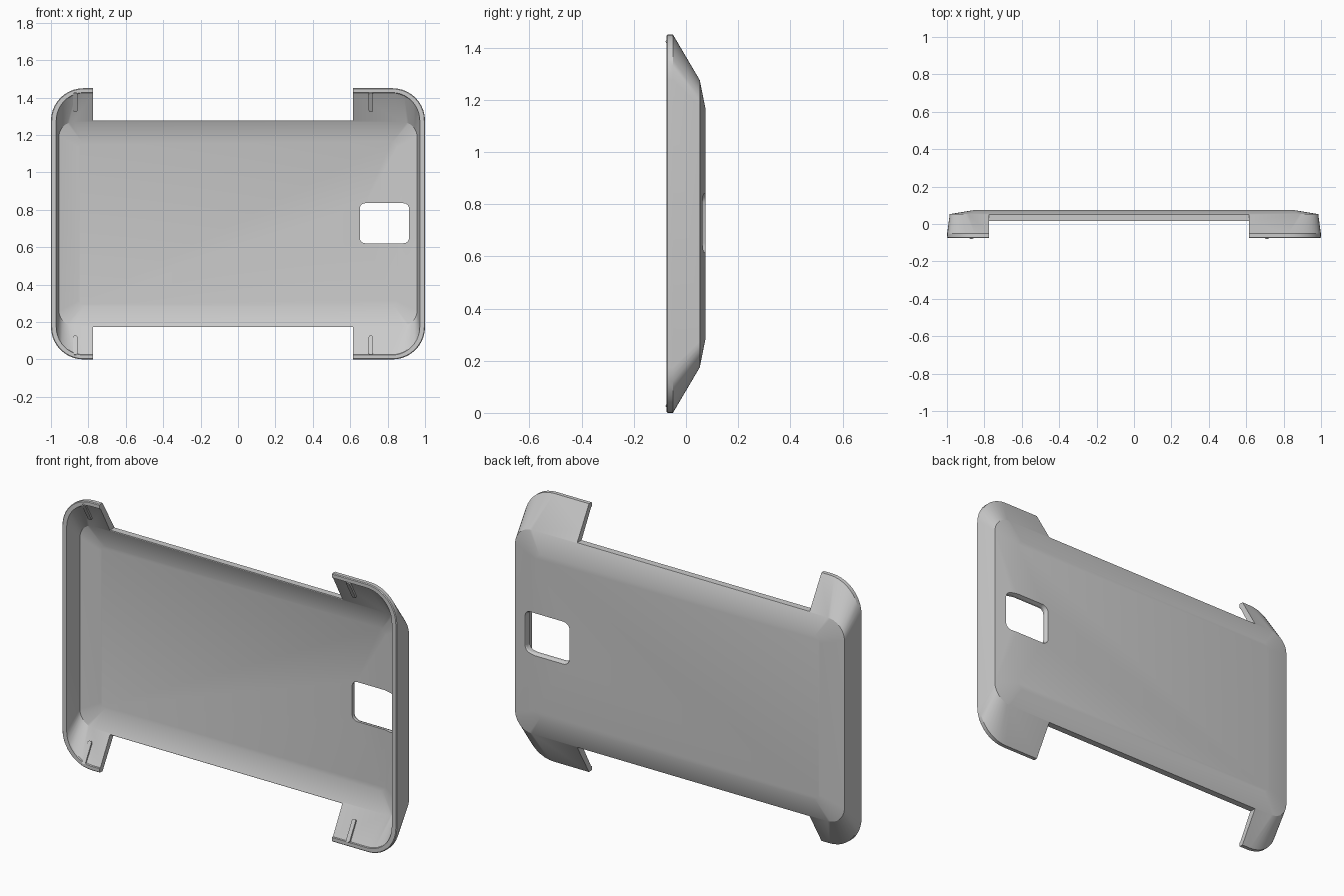
import bpy, bmesh, math
from mathutils import Matrix, Vector

if "Cube" in bpy.data.objects:
    bpy.data.objects.remove(bpy.data.objects["Cube"])

ZC = 0.725  # centre height of the case


def ring(bm, y, hw, hh, r, cx=0.0, cz=ZC, seg=10):
    """Rounded rectangle of vertices in the xz plane."""
    vs = []
    for k, (sx, sz) in enumerate([(1, 1), (-1, 1), (-1, -1), (1, -1)]):
        for i in range(seg + 1):
            a = math.radians(90 * (k + i / seg))
            vs.append(bm.verts.new((cx + sx * (hw - r) + r * math.cos(a), y,
                                    cz + sz * (hh - r) + r * math.sin(a))))
    return vs


def loft(name, levels, **kw):
    """Closed solid through a list of (y, half width, half height, radius)."""
    bm = bmesh.new()
    rings = [ring(bm, *lv, **kw) for lv in levels]
    for a, b in zip(rings, rings[1:]):
        n = len(a)
        for i in range(n):
            bm.faces.new((a[i], a[(i + 1) % n], b[(i + 1) % n], b[i]))
    bm.faces.new(rings[0])
    bm.faces.new(rings[-1])
    return finish(name, bm)


def finish(name, bm):
    bmesh.ops.recalc_face_normals(bm, faces=bm.faces)
    me = bpy.data.meshes.new(name)
    bm.to_mesh(me)
    bm.free()
    ob = bpy.data.objects.new(name, me)
    bpy.context.collection.objects.link(ob)
    return ob


def box(name, x0, x1, y0, y1, z0, z1):
    bm = bmesh.new()
    bmesh.ops.create_cube(bm, size=1)
    for v in bm.verts:
        v.co = Vector(((x0 + x1) / 2 + v.co.x * (x1 - x0),
                       (y0 + y1) / 2 + v.co.y * (y1 - y0),
                       (z0 + z1) / 2 + v.co.z * (z1 - z0)))
    return finish(name, bm)


def smooth(ob, deg):
    bpy.ops.object.select_all(action='DESELECT')
    ob.select_set(True)
    bpy.context.view_layer.objects.active = ob
    bpy.ops.object.shade_smooth_by_angle(angle=math.radians(deg))


# Case shell: outer skin front to back, then round the rim into the inner skin
outer = [(-0.075, 0.996, 0.721, 0.17), (-0.071, 1.0, 0.725, 0.174),
         (-0.05, 0.999, 0.725, 0.174), (0.053, 0.985, 0.55, 0.10),
         (0.075, 0.85, 0.44, 0.03)]
inner = [(-0.075, 0.972, 0.702, 0.15), (-0.068, 0.971, 0.70, 0.15),
         (0.017, 0.957, 0.545, 0.08), (0.045, 0.85, 0.44, 0.03)]
case = loft("case_shell", outer[::-1] + inner)

# Cutters: long side openings and the camera window with flared back edge
X0, X1 = -0.775, 0.615
cutters = [box("opening_front", X0, X1, -0.2, 0.015, -0.2, 1.65),
           box("opening_top", X0, X1, -0.21, 0.2, ZC + 0.553, 1.7),
           box("opening_bottom", X0, X1, -0.21, 0.2, -0.25, ZC - 0.553),
           loft("window_cutter", [(-0.02, 0.132, 0.107, 0.03), (0.058, 0.132, 0.107, 0.03),
                                  (0.08, 0.142, 0.117, 0.04)], cx=0.783, cz=0.728)]
for c in cutters:
    m = case.modifiers.new(c.name, 'BOOLEAN')
    m.operation = 'DIFFERENCE'
    m.solver = 'EXACT'
    m.object = c
bpy.context.view_layer.update()
result = bpy.data.meshes.new_from_object(
    case.evaluated_get(bpy.context.evaluated_depsgraph_get()))
case.modifiers.clear()
case.data = result
for c in cutters:
    bpy.data.objects.remove(c)
smooth(case, 20)

# Grip ribs on the inner slope of each corner tab
for x in (-0.87, 0.71):
    for s, side in ((1, "top"), (-1, "bottom")):
        bm = bmesh.new()
        bmesh.ops.create_cube(bm, size=1)
        bmesh.ops.scale(bm, vec=(0.022, 0.022, 0.118), verts=bm.verts)
        across = [e for e in bm.edges
                  if abs((e.verts[0].co - e.verts[1].co).y) > 0.01]
        bmesh.ops.bevel(bm, geom=across, offset=0.009, segments=4,
                        affect='EDGES', profile=0.5)
        tilt = Matrix.Rotation(s * math.atan2(1, 1.78), 4, 'X')
        bmesh.ops.transform(bm, verts=bm.verts,
                            matrix=Matrix.Translation((x, -0.041, ZC + s * 0.654)) @ tilt)
        smooth(finish("grip_rib_" + side, bm), 30)
